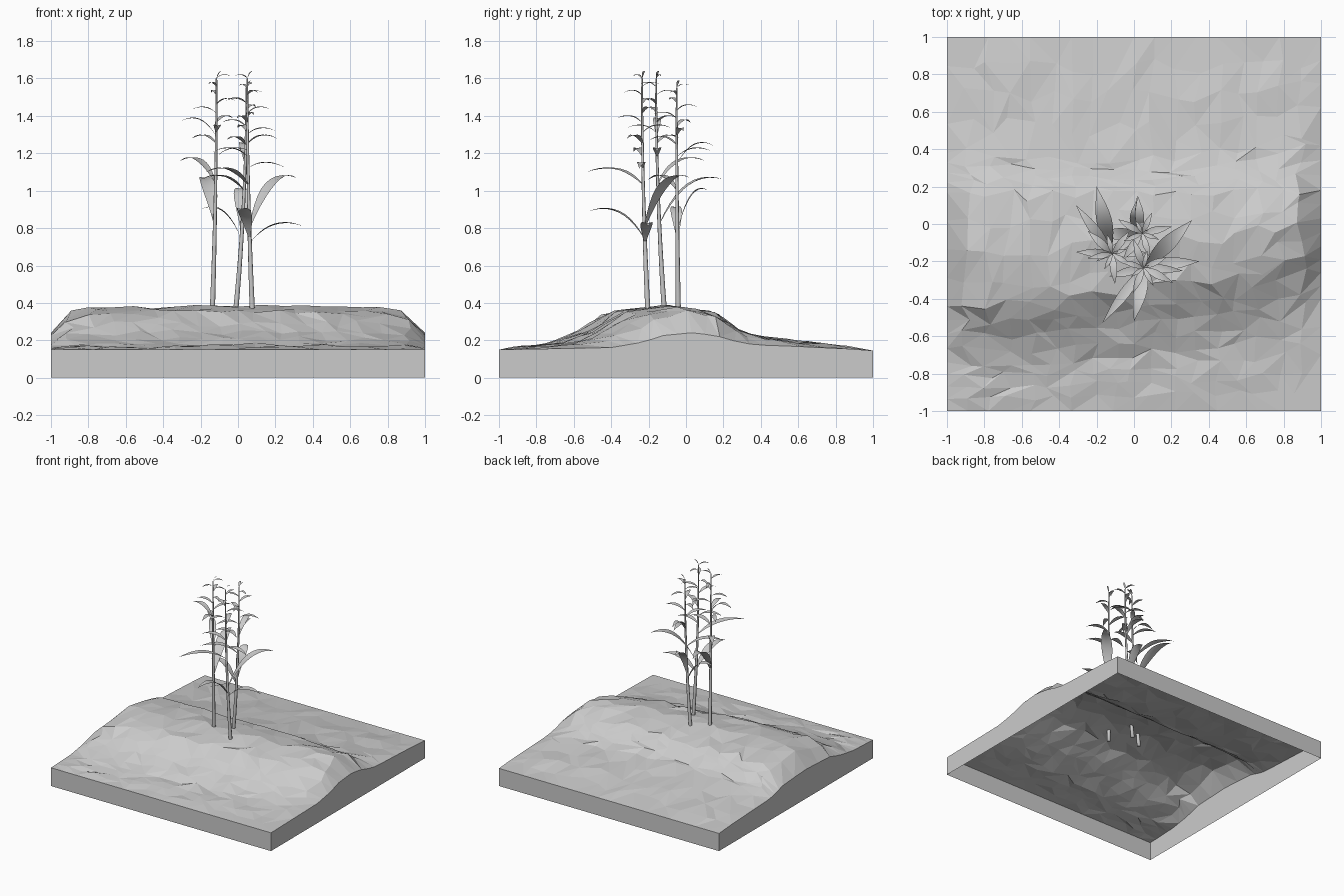
import bpy, bmesh, math, random
from mathutils import Vector

rng = random.Random(11)
if "Cube" in bpy.data.objects:
    bpy.data.objects.remove(bpy.data.objects["Cube"])

grey = bpy.data.materials.new("plain grey")
grey.use_nodes = True
GREY = (0.6, 0.6, 0.6, 1)
grey.diffuse_color = GREY
grey.node_tree.nodes["Principled BSDF"].inputs["Base Color"].default_value = GREY


def add_object(name, bm, smooth=False):
    mesh = bpy.data.meshes.new(name)
    bm.to_mesh(mesh)
    bm.free()
    mesh.materials.append(grey)
    obj = bpy.data.objects.new(name, mesh)
    bpy.context.collection.objects.link(obj)
    for p in mesh.polygons:
        p.use_smooth = smooth
    return obj


def lerp(points, t):
    """Piecewise linear interpolation through (t, value) pairs."""
    for (a, va), (b, vb) in zip(points, points[1:]):
        if t <= b:
            return va + (vb - va) * max(0, t - a) / (b - a)
    return points[-1][1]


# Ground: lines running along x mark the foot and crest of the bank
FRONT_FOOT = [(-1, -.74), (-.5, -.75), (0, -.7), (.5, -.64), (.85, -.6), (1, -.4)]
FRONT_CREST = [(-1, -.44), (-.5, -.45), (0, -.36), (.5, -.32), (1, -.12)]
BACK_CREST = [(-1, .17), (0, .17), (1, .18)]
BACK_FOOT = [(-1, .38), (-.5, .34), (.3, .32), (.6, .4), (1, .5)]
SIDE_FADE = [(0, 1), (.75, .97), (.9, .85), (.96, .66), (1, .38)]
SECTION = [(0, .15), (1, .18), (1.6, .255), (2, .35), (2.5, .388), (3, .345), (4, .225), (5, .145)]
BACK_SLOPE = [(.12, .37), (.2, .32), (.3, .24), (.4, .215), (.6, .195), (1, .145)]
ROWS, COLS = 20, 18


def ground_point(i, j):
    x = -1 + 2 * i / COLS
    side = i in (0, COLS)
    end = j in (0, ROWS)
    t = 5 * j / ROWS
    if not (side or end):
        x += rng.uniform(-.035, .035)
        t += rng.uniform(-.08, .08)
    lines = [-1] + [lerp(c, x) for c in (FRONT_FOOT, FRONT_CREST, BACK_CREST, BACK_FOOT)] + [1]
    y = lerp(list(enumerate(lines)), t)
    z = lerp(SECTION, t)
    if y > .12:
        z = lerp(BACK_SLOPE, y)
    if not end:
        z = .15 + (z - .15) * lerp(SIDE_FADE, abs(x))
        if not side:
            z += rng.uniform(-.01, .009)
    return Vector((x, y, z))


bm = bmesh.new()
grid = [[bm.verts.new(ground_point(i, j)) for j in range(ROWS + 1)] for i in range(COLS + 1)]
for i in range(COLS):
    for j in range(ROWS):
        a, b, c, d = grid[i][j], grid[i + 1][j], grid[i + 1][j + 1], grid[i][j + 1]
        if rng.random() < .5:
            a, b, c, d = b, c, d, a
        bm.faces.new((a, b, c))
        bm.faces.new((a, c, d))
# Skirt walls down to the floor, open underneath
rim = [e for e in bm.edges if e.is_boundary]
skirt = bmesh.ops.extrude_edge_only(bm, edges=rim)["geom"]
for v in skirt:
    if isinstance(v, bmesh.types.BMVert):
        v.co.z = 0
bmesh.ops.recalc_face_normals(bm, faces=bm.faces)
add_object("ground", bm)


def bezier(p0, p1, p2, t):
    return p0 * (1 - t) ** 2 + p1 * 2 * t * (1 - t) + p2 * t ** 2


def stem_point(base, top, t):
    # Leans most in the lower half
    ease = 1 - (1 - t) ** 2
    return Vector((base.x + (top.x - base.x) * ease,
                   base.y + (top.y - base.y) * ease,
                   base.z + (top.z - base.z) * t))


def add_stem(bm, base, top, rings=14, sides=8):
    previous = None
    for k in range(rings + 1):
        t = k / rings
        c = stem_point(base, top, t)
        r = .0145 - .0105 * t
        ring = []
        for s in range(sides):
            a = math.tau * s / sides
            ring.append(bm.verts.new(c + Vector((r * math.cos(a), r * math.sin(a), 0))))
        if previous:
            for s in range(sides):
                n = (s + 1) % sides
                bm.faces.new((previous[s], previous[n], ring[n], ring[s]))
        else:
            bm.faces.new(ring[::-1])
        previous = ring
    bm.faces.new(previous)


def add_leaf(bm, start, tip, width, lift, steps=10):
    """Arching pointed blade, widest at the middle and folded along its midrib."""
    reach = Vector((tip.x - start.x, tip.y - start.y, 0))
    side = Vector((-reach.y, reach.x, 0)).normalized()
    mid = start + reach * .42
    mid.z = max(start.z, tip.z) + lift
    previous = None
    for k in range(steps + 1):
        t = k / steps
        c = bezier(start, mid, tip, t)
        w = width * (.14 * (1 - t) + math.sin(math.pi * t) ** 1.1) + .0004
        fold = Vector((0, 0, w * .2))
        row = [bm.verts.new(p) for p in (c + side * w + fold, c, c - side * w + fold)]
        if previous:
            for n in (0, 1):
                bm.faces.new((previous[n], row[n], row[n + 1], previous[n + 1]))
        previous = row


# Each plant: base, top, then big leaves as (attachment height, tip, half width)
PLANTS = {
    "left_plant": ((-.14, -.11, .28), (-.115, -.16, 1.6), [
        (.82, (-.2, .2, 1.06), .038), (1.04, (-.31, .1, 1.16), .025),
        (1.29, (-.31, -.15, 1.37), .02)]),
    "back_plant": ((-.02, -.04, .28), (.045, -.05, 1.55), [
        (.74, (-.2, -.06, .9), .028), (.78, (.01, .12, 1.0), .036),
        (1.14, (.02, .15, 1.24), .022), (1.0, (-.2, -.2, 1.06), .024)]),
    "front_plant": ((.08, -.2, .28), (.05, -.235, 1.6), [
        (.72, (.35, -.2, .81), .03), (.8, (.31, .02, 1.07), .038),
        (.74, (.0, -.52, .89), .033), (1.03, (-.17, -.53, 1.1), .026),
        (1.12, (.26, -.25, 1.12), .02)]),
}
UPPER = 9
for number, (name, (base, top, big)) in enumerate(PLANTS.items()):
    base, top = Vector(base), Vector(top)
    bm = bmesh.new()
    add_stem(bm, base, top)

    def on_stem(z):
        return stem_point(base, top, (z - base.z) / (top.z - base.z))

    for z, tip, width in big:
        add_leaf(bm, on_stem(z), Vector(tip), width, .06)
    # Smaller leaves spiral up to the tip
    for k in range(UPPER):
        f = k / (UPPER - 1)
        start = on_stem(1.18 + (top.z - 1.18) * f ** .85)
        angle = 2.4 * k + 1.7 * number
        length = .19 - .11 * f
        tip = start + Vector((math.cos(angle), math.sin(angle), .16)) * length
        add_leaf(bm, start, tip, .021 - .012 * f, .24 * length)
    # Bud leaf at the very top
    add_leaf(bm, top, top + Vector((.03, .015, .04)), .006, .0)
    add_object(name, bm, smooth=True)
